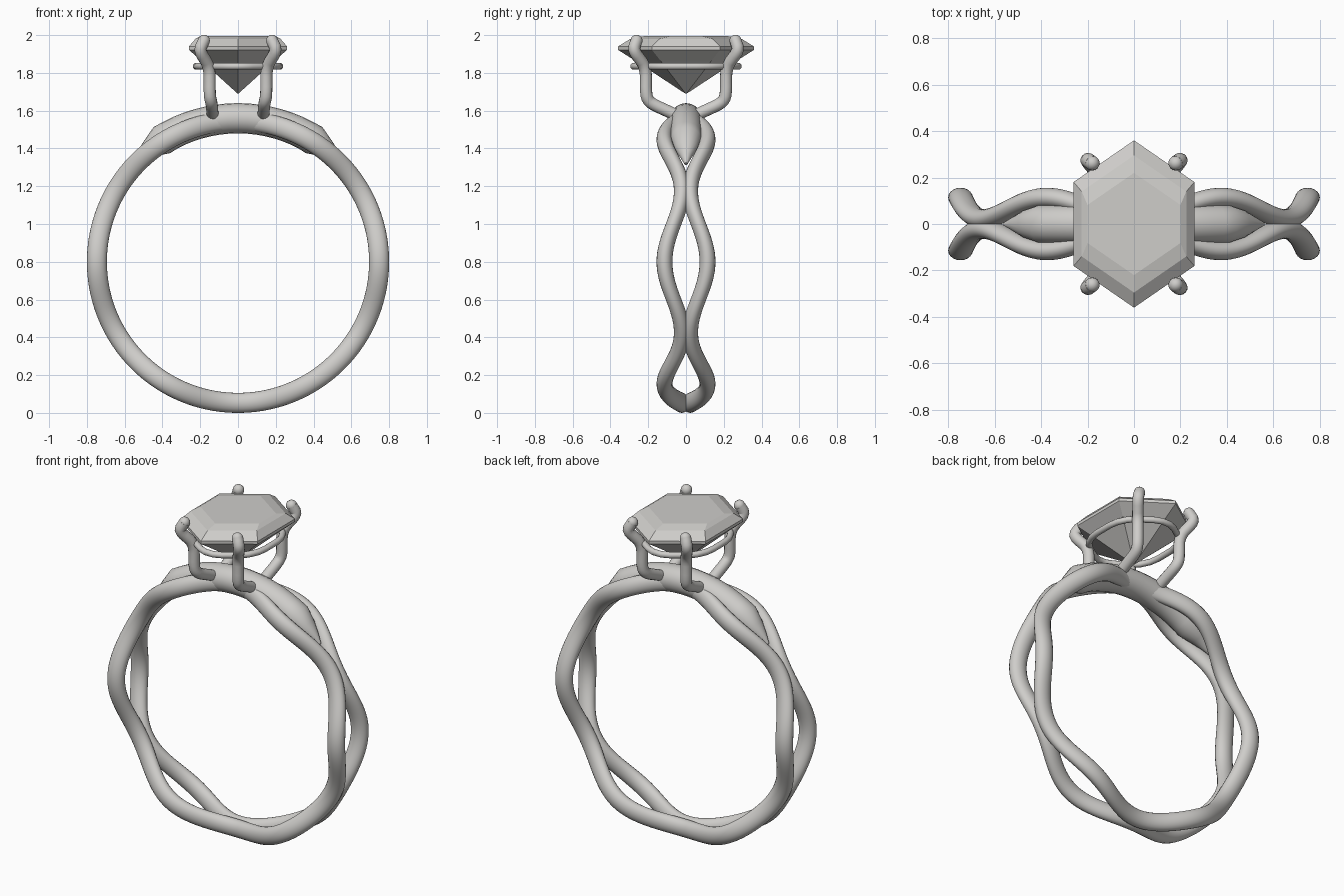
import bpy, bmesh
from math import sin, cos, pi, radians
from mathutils import Vector

old = bpy.data.objects.get("Cube")
if old:
    bpy.data.objects.remove(old)

silver = bpy.data.materials.new("silver_grey")
silver.use_nodes = True
colour = (0.62, 0.61, 0.59, 1)
silver.diffuse_color = colour
silver.node_tree.nodes["Principled BSDF"].inputs["Base Color"].default_value = colour

CENTRE = Vector((0, 0, 0.8))


def finish(name, bm, smooth=None):
    """Turn a bmesh into a named, coloured object."""
    bmesh.ops.recalc_face_normals(bm, faces=bm.faces)
    mesh = bpy.data.meshes.new(name)
    bm.to_mesh(mesh)
    bm.free()
    mesh.materials.append(silver)
    ob = bpy.data.objects.new(name, mesh)
    bpy.context.collection.objects.link(ob)
    if smooth:
        bpy.ops.object.select_all(action="DESELECT")
        ob.select_set(True)
        bpy.context.view_layer.objects.active = ob
        bpy.ops.object.shade_smooth_by_angle(angle=radians(smooth))
    return ob


def loft(bm, rings, closed=False):
    """Skin a list of point rings; open lofts get end caps."""
    loops = [[bm.verts.new(p) for p in ring] for ring in rings]
    pairs = list(zip(loops, loops[1:]))
    if closed:
        pairs.append((loops[-1], loops[0]))
    n = len(loops[0])
    for a, b in pairs:
        for i in range(n):
            j = (i + 1) % n
            bm.faces.new((a[i], a[j], b[j], b[i]))
    if not closed:
        bm.faces.new(loops[0])
        bm.faces.new(loops[-1])


def band_section(angle, radius, y, thick, wide, sides=20):
    """Oval section across the band at an angle around the ring."""
    out = Vector((cos(angle), 0, sin(angle)))
    side = Vector((0, 1, 0))
    mid = CENTRE + out * radius + side * y
    return [mid + out * thick * cos(t) + side * wide * sin(t)
            for t in (2 * pi * i / sides for i in range(sides))]


def wire(name, points, radius, cyclic=False):
    """Round wire along a polyline with softened corners."""
    pts = [Vector(p) for p in points]
    for _ in range(2):
        cut = [] if cyclic else [pts[0]]
        ends = pts[1:] + pts[:1] if cyclic else pts[1:]
        for a, b in zip(pts, ends):
            cut += [a.lerp(b, 0.2), a.lerp(b, 0.8)]
        pts = cut if cyclic else cut + [pts[-1]]
    n = len(pts)
    rings, normal = [], Vector((0.3, 1, 0.2))
    for i, p in enumerate(pts):
        before = pts[i - 1] if cyclic or i else p
        after = pts[(i + 1) % n] if cyclic or i < n - 1 else p
        d = (after - before).normalized()
        if cyclic:
            normal = Vector((0, 0, 1))
        normal = (normal - d * normal.dot(d)).normalized()
        other = d.cross(normal)
        rings.append([p + (normal * cos(t) + other * sin(t)) * radius
                      for t in (2 * pi * k / 14 for k in range(14))])
    bm = bmesh.new()
    loft(bm, rings, cyclic)
    if not cyclic:
        # rounded ends
        for p in (pts[0], pts[-1]):
            ball = bmesh.ops.create_uvsphere(bm, u_segments=14, v_segments=8, radius=radius)
            bmesh.ops.translate(bm, verts=ball["verts"], vec=p)
    return finish(name, bm, 50)


# Two waving strands that meet every sixty degrees
STEPS = 192
for name, side in (("front_strand", -1), ("back_strand", 1)):
    bm = bmesh.new()
    rings = []
    for i in range(STEPS):
        a = 2 * pi * i / STEPS
        y = 0.068 + 0.046 * cos(6 * a)
        rings.append(band_section(a, 0.747, side * y, 0.053, 0.042))
    loft(bm, rings, True)
    finish(name, bm, 60)

# Thick bridge between the strands, tapering to a point at both ends
taper = [(-47, 0.01, 0.008), (-43, 0.028, 0.03), (-38, 0.05, 0.06), (-32, 0.082, 0.082)]
full = [(d, 0.08, 0.082) for d in range(-28, 29, 4)]
stations = taper + full + [(-d, t, w) for d, t, w in reversed(taper)]
bm = bmesh.new()
loft(bm, [band_section(radians(90 + d), 0.76, 0, t, w) for d, t, w in stations])
finish("bridge", bm, 35)

# Four prongs, each bending out of the band and gripping the stone
prong = [(0.135, 0.07, 1.585), (0.14, 0.19, 1.64), (0.15, 0.212, 1.68),
         (0.15, 0.212, 1.83), (0.205, 0.28, 1.92), (0.18, 0.262, 1.97)]
for xname, sx in (("right", -1), ("left", 1)):
    for yname, sy in (("front", -1), ("back", 1)):
        wire(f"{yname}_{xname}_prong", [(x * sx, y * sy, z) for x, y, z in prong], 0.032)


def hexagon(x, tip, z):
    """Elongated hexagon with its points along y and a fixed edge slope."""
    y = tip - 0.69 * x
    return [(x, y, z), (0, tip, z), (-x, y, z), (-x, -y, z), (0, -tip, z), (x, -y, z)]


# Thin support wire under the stone
wire("gallery_wire", hexagon(0.222, 0.308, 1.835), 0.018, True)

# Step-cut stone: table, crown steps, girdle and pointed pavilion
layers = [(0.2, 0.22, 1.995), (0.225, 0.295, 1.98), (0.26, 0.36, 1.94),
          (0.26, 0.36, 1.922), (0.195, 0.27, 1.865), (0.002, 0.003, 1.69)]
bm = bmesh.new()
loft(bm, [hexagon(*layer) for layer in layers])
finish("stone", bm)
